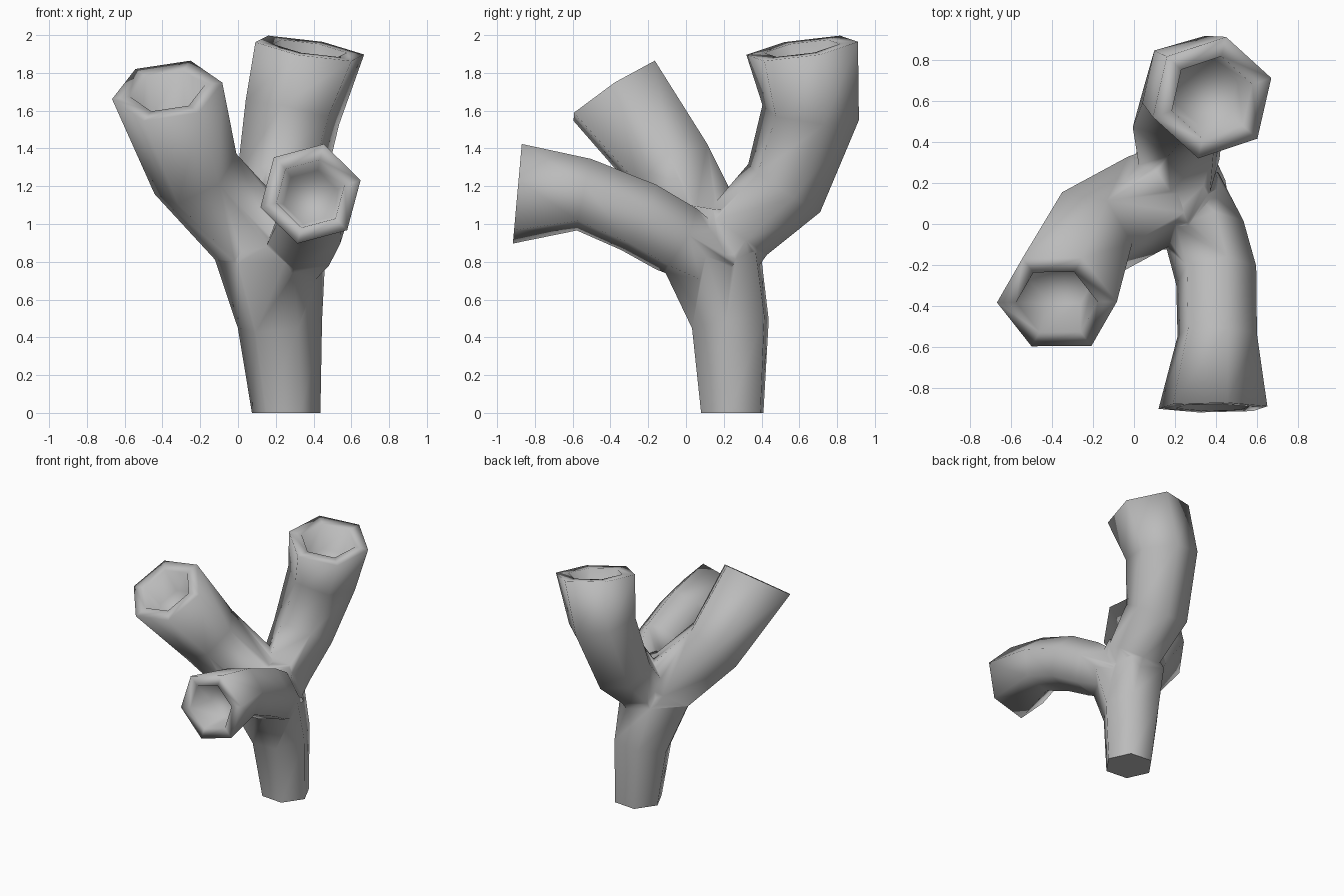
import bpy, bmesh, math
from mathutils import Vector

cube = bpy.data.objects.get("Cube")
if cube:
    bpy.data.objects.remove(cube, do_unlink=True)

grey = bpy.data.materials.new("stone grey")
grey.use_nodes = True
colour = (0.5, 0.5, 0.5, 1)
grey.diffuse_color = colour
bsdf = grey.node_tree.nodes["Principled BSDF"]
bsdf.inputs["Base Color"].default_value = colour
bsdf.inputs["Roughness"].default_value = 0.8

SIDES = 6


def ring(bm, centre, normal, radius, phase):
    """Hexagonal ring of vertices across the given direction."""
    n = normal.normalized()
    u = Vector((1, 0, 0))
    u = (u - n * u.dot(n)).normalized()
    v = n.cross(u)
    angles = [math.radians(phase) + math.tau * i / SIDES for i in range(SIDES)]
    return [bm.verts.new(centre + (u * math.cos(a) + v * math.sin(a)) * radius)
            for a in angles]


def tube(name, path, phase, mouth=None):
    """Closed tube along (x, y, z, radius) stations; a mouth direction hollows its end."""
    bm = bmesh.new()
    pts = [Vector(p[:3]) for p in path]
    rings = []
    for i, p in enumerate(pts):
        tangent = Vector()
        if i > 0:
            tangent += (p - pts[i - 1]).normalized()
        if i < len(pts) - 1:
            tangent += (pts[i + 1] - p).normalized()
        if mouth and i == len(pts) - 1:
            tangent = Vector(mouth)
        if path[i][2] == 0:
            tangent = Vector((0, 0, 1))
        rings.append(ring(bm, p, tangent, path[i][3], phase))
    if mouth:
        # rim, then the bowl inside
        n, r = Vector(mouth).normalized(), path[-1][3]
        for depth, scale in ((0.0, 0.68), (0.2, 0.54)):
            rings.append(ring(bm, pts[-1] - n * depth, n, r * scale, phase))
    for a, b in zip(rings, rings[1:]):
        for i in range(SIDES):
            j = (i + 1) % SIDES
            bm.faces.new((a[i], a[j], b[j], b[i]))
    bm.faces.new(rings[0][::-1])
    bm.faces.new(rings[-1])
    bmesh.ops.recalc_face_normals(bm, faces=bm.faces)
    mesh = bpy.data.meshes.new(name)
    bm.to_mesh(mesh)
    bm.free()
    mesh.materials.append(grey)
    ob = bpy.data.objects.new(name, mesh)
    bpy.context.collection.objects.link(ob)
    return ob


# Trunk
trunk = tube("branching_trunk", [
    (0.255, 0.245, 0, 0.182), (0.222, 0.235, 0.47, 0.225),
    (0.17, 0.13, 0.82, 0.295), (0.19, 0.16, 1.09, 0.17)], -5)

# Three hollow branches
branches = [
    tube("front_branch", [
        (0.27, 0.2, 0.77, 0.15), (0.345, -0.05, 0.92, 0.2),
        (0.4, -0.25, 1.035, 0.203), (0.405, -0.54, 1.155, 0.2),
        (0.384, -0.893, 1.16, 0.274)], 15, (0, -1, 0.09)),
    tube("right_branch", [
        (0.2, 0.22, 0.7, 0.18), (0.09, 0.12, 0.92, 0.24),
        (-0.225, -0.05, 1.265, 0.245),
        (-0.375, -0.38, 1.705, 0.295)], 5, (-0.12, -0.54, 0.82)),
    tube("back_branch", [
        (0.22, 0.2, 0.8, 0.17), (0.225, 0.27, 0.95, 0.2),
        (0.218, 0.52, 1.19, 0.235), (0.288, 0.66, 1.59, 0.265),
        (0.38, 0.615, 1.93, 0.305)], 17, (0.16, -0.15, 0.97)),
]

# Merge the branches into one skin
for b in branches:
    mod = trunk.modifiers.new("join", 'BOOLEAN')
    mod.operation = 'UNION'
    mod.solver = 'EXACT'
    mod.object = b
graph = bpy.context.evaluated_depsgraph_get()
merged = bpy.data.meshes.new_from_object(trunk.evaluated_get(graph))
trunk.modifiers.clear()
trunk.data = merged
for b in branches:
    bpy.data.objects.remove(b, do_unlink=True)

# Clean the seams and soften the shading, keeping the foot flat
bm = bmesh.new()
bm.from_mesh(merged)
bmesh.ops.remove_doubles(bm, verts=bm.verts, dist=0.015)
for f in bm.faces:
    f.smooth = True
for e in bm.edges:
    e.smooth = not all(v.co.z < 0.001 for v in e.verts)
bm.to_mesh(merged)
bm.free()
